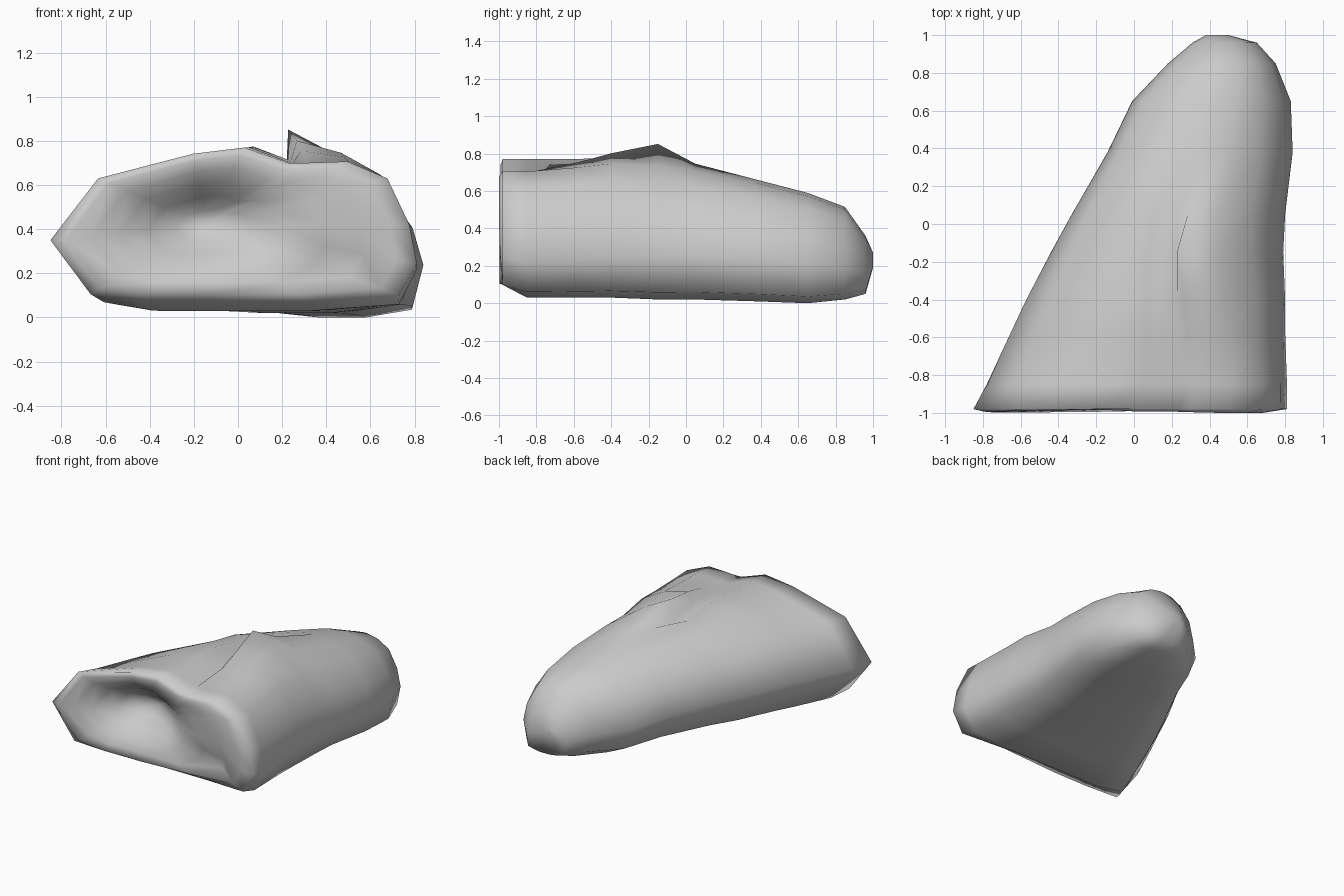
import bpy, bmesh, math

cube = bpy.data.objects.get("Cube")
if cube:
    bpy.data.objects.remove(cube, do_unlink=True)

stone = bpy.data.materials.new("stone_grey")
stone.use_nodes = True
stone.diffuse_color = (0.6, 0.6, 0.6, 1)
stone.node_tree.nodes["Principled BSDF"].inputs["Base Color"].default_value = (0.6, 0.6, 0.6, 1)

# Cross-sections as fractions of width and height, clockwise from the thin edge
FRONT = [(0, .4), (.13, .8), (.39, .96), (.53, 1), (.65, .9), (.69, .9), (.81, .91), (.92, .8),
         (.98, .5), (1, .25), (.95, .04), (.7, 0), (.45, 0), (.25, 0), (.11, .05)]
BACK = [(0, .42), (.06, .7), (.2, .9), (.35, .98), (.46, 1), (.52, 1), (.66, .97), (.83, .86),
        (.95, .61), (1, .35), (.95, .06), (.7, 0), (.45, 0), (.25, .03), (.08, .14)]

# Stations: y, x range, z range, blend from front to back shape, lift of the fold
STATIONS = [
    (-.98, -.85, .81, .07, .77, 0, 0),
    (-.85, -.78, .81, .03, .77, .02, 0),
    (-.57, -.65, .80, .03, .775, .2, .04),
    (-.4, -.57, .80, .03, .78, .35, .07),
    (-.15, -.44, .79, .02, .74, .6, .14),
    (.05, -.33, .80, .02, .73, .8, .03),
    (.38, -.14, .84, .01, .66, 1, 0),
    (.65, -.01, .83, 0, .59, 1, 0),
    (.85, .18, .75, .02, .515, 1, 0),
    (.96, .31, .65, .05, .36, 1, 0),
    (1, .38, .5, .19, .27, 1, 0),
]
GROOVE, FOLD, LOBE = 4, 5, 6
UNDERSIDE = (11, 12, 13)

# Front face dents: centre x and z, radius x and z, depth
DENTS = [(-.17, .43, .3, .17, .27), (.45, .16, .17, .14, .11)]


def section(y, x0, x1, z0, z1, blend, lift):
    points = []
    for i, ((fu, fv), (bu, bv)) in enumerate(zip(FRONT, BACK)):
        x = x0 + (x1 - x0) * (fu + (bu - fu) * blend)
        z = z0 + (z1 - z0) * (fv + (bv - fv) * blend)
        if i == FOLD:
            x, z = x - lift * .4, z + lift
        elif i == LOBE:
            z += lift * .25
        elif i == GROOVE:
            z -= lift * .25
        points.append((x, y, z))
    return points


def front_y(x, z):
    """Depth of the scooped front face."""
    return -1 + sum(d * math.exp(-((x - cx) / rx) ** 2 - ((z - cz) / rz) ** 2)
                    for cx, cz, rx, rz, d in DENTS)


def bridge(bm, a, b):
    for i in range(len(a)):
        j = (i + 1) % len(a)
        bm.faces.new((a[i], a[j], b[j], b[i]))


bm = bmesh.new()
rings = [[bm.verts.new(p) for p in section(*s)] for s in STATIONS]
for a, b in zip(rings, rings[1:]):
    bridge(bm, a, b)
bm.faces.new(rings[-1])

# Lower front edge tucked under
outer = rings[0]
for i in UNDERSIDE:
    outer[i].co.y += .07

# Scooped front face from shrinking rings
mx, mz = -.14, .42
edge = [v.co.copy() for v in outer]
for k in (.9, .74, .56, .38, .2):
    ring = []
    for p in edge:
        x, z = mx + (p.x - mx) * k, mz + (p.z - mz) * k
        ring.append(bm.verts.new((x, front_y(x, z), z)))
    bridge(bm, ring, outer)
    outer = ring
centre = bm.verts.new((mx, front_y(mx, mz), mz))
for i, v in enumerate(outer):
    bm.faces.new((centre, outer[(i + 1) % len(outer)], v))

bmesh.ops.recalc_face_normals(bm, faces=bm.faces)
mesh = bpy.data.meshes.new("boulder")
bm.to_mesh(mesh)
bm.free()
mesh.materials.append(stone)
boulder = bpy.data.objects.new("boulder", mesh)
bpy.context.collection.objects.link(boulder)
bpy.context.view_layer.objects.active = boulder
boulder.select_set(True)
bpy.ops.object.shade_smooth()
